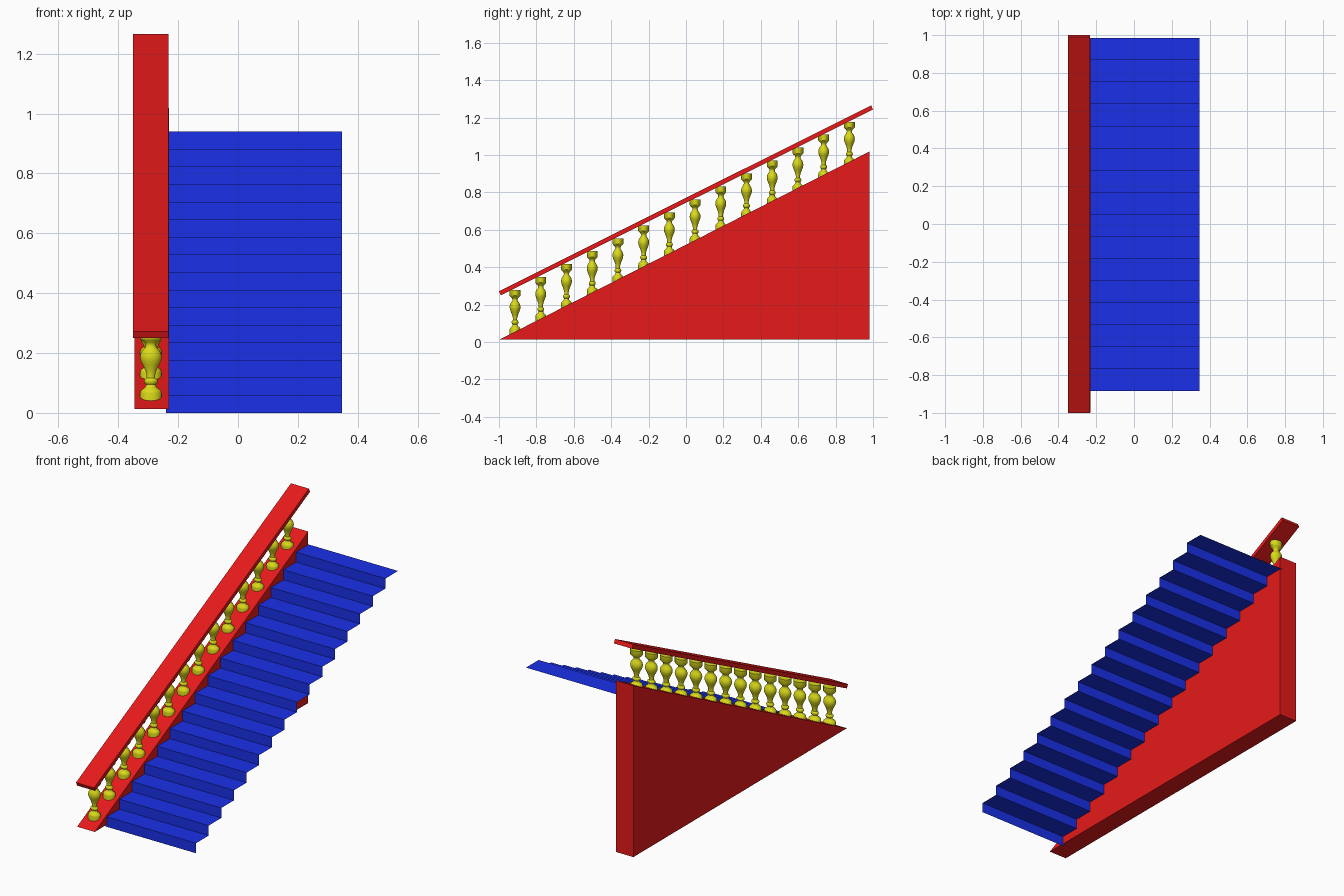
import bpy, math

if "Cube" in bpy.data.objects:
    bpy.data.objects.remove(bpy.data.objects["Cube"])

def material(name, color):
    m = bpy.data.materials.new(name)
    m.diffuse_color = (*color, 1)
    m.use_nodes = True
    m.node_tree.nodes["Principled BSDF"].inputs["Base Color"].default_value = m.diffuse_color
    return m

RED = material("red_paint", (0.8, 0.01, 0.01))
BLUE = material("blue_paint", (0.01, 0.03, 0.8))
YELLOW = material("yellow_paint", (0.7, 0.7, 0.01))

def add_object(name, verts, faces, mat):
    me = bpy.data.meshes.new(name)
    me.from_pydata(verts, [], faces)
    me.materials.append(mat)
    ob = bpy.data.objects.new(name, me)
    bpy.context.collection.objects.link(ob)
    return ob

def extrude_x(name, profile, x0, x1, mat, closed=True):
    """Sweep a (y, z) profile along x; an open profile gives a thin sheet."""
    n = len(profile)
    verts = [(x, y, z) for x in (x0, x1) for y, z in profile]
    faces = [(i, (i + 1) % n, n + (i + 1) % n, n + i) for i in range(n if closed else n - 1)]
    if closed:
        faces = [f[::-1] for f in faces]
        faces += [tuple(range(n))[::-1], tuple(range(n, 2 * n))]
        faces = [f[::-1] for f in faces] if profile[0][1] > profile[1][1] else faces
    else:
        faces = [f[::-1] for f in faces]
    return add_object(name, verts, faces, mat)

# triangular side wall
extrude_x("side_wall", [(-0.997, 0.013), (0.98, 0.013), (0.98, 1.018)], -0.345, -0.231, RED)

# sloping handrail
extrude_x("handrail", [(-0.99, 0.25), (1.0, 1.243), (0.99, 1.265), (-1.0, 0.272)],
          -0.35, -0.233, RED)

# stairs: open zigzag sheet of risers and treads
STEPS, RISE, RUN, Y0 = 16, 0.94 / 16, 1.87 / 16, -0.885
zigzag = [(Y0, 0)]
for i in range(STEPS):
    zigzag += [(Y0 + i * RUN, (i + 1) * RISE), (Y0 + (i + 1) * RUN, (i + 1) * RISE)]
extrude_x("stairs", zigzag, -0.24, 0.348, BLUE, closed=False)

# turned baluster: (relative radius, height)
TURNING = [(1, 0.035), (1, 0.066), (0.95, 0.074), (0.75, 0.08), (0.52, 0.086), (0.45, 0.095),
           (0.6, 0.1), (0.64, 0.106), (0.58, 0.112), (0.4, 0.117), (0.4, 0.128), (0.52, 0.143),
           (0.75, 0.16), (0.94, 0.174), (1, 0.186), (0.95, 0.198), (0.78, 0.209), (0.52, 0.219),
           (0.47, 0.227), (0.55, 0.234), (0.85, 0.242), (1, 0.248), (1, 0.278)]
SIDES, RX, RY = 24, 0.036, 0.029
verts = [(RX * r * math.cos(a), RY * r * math.sin(a), z) for r, z in TURNING
         for a in (2 * math.pi * k / SIDES for k in range(SIDES))]
faces = [(j * SIDES + k, j * SIDES + (k + 1) % SIDES,
          (j + 1) * SIDES + (k + 1) % SIDES, (j + 1) * SIDES + k)
         for j in range(len(TURNING) - 1) for k in range(SIDES)]
faces += [tuple(range(SIDES))[::-1], tuple(range(len(verts) - SIDES, len(verts)))]
first = add_object("baluster_01", verts, faces, YELLOW)
first.location = (-0.291, -0.914, 0)
bpy.context.view_layer.objects.active = first
first.select_set(True)
bpy.ops.object.shade_smooth_by_angle(angle=math.radians(40))

# row of balusters climbing the slope
for i in range(1, 14):
    ob = first.copy()
    ob.name = f"baluster_{i + 1:02d}"
    ob.location = (-0.291, -0.914 + 0.1375 * i, 0.0692 * i)
    bpy.context.collection.objects.link(ob)
